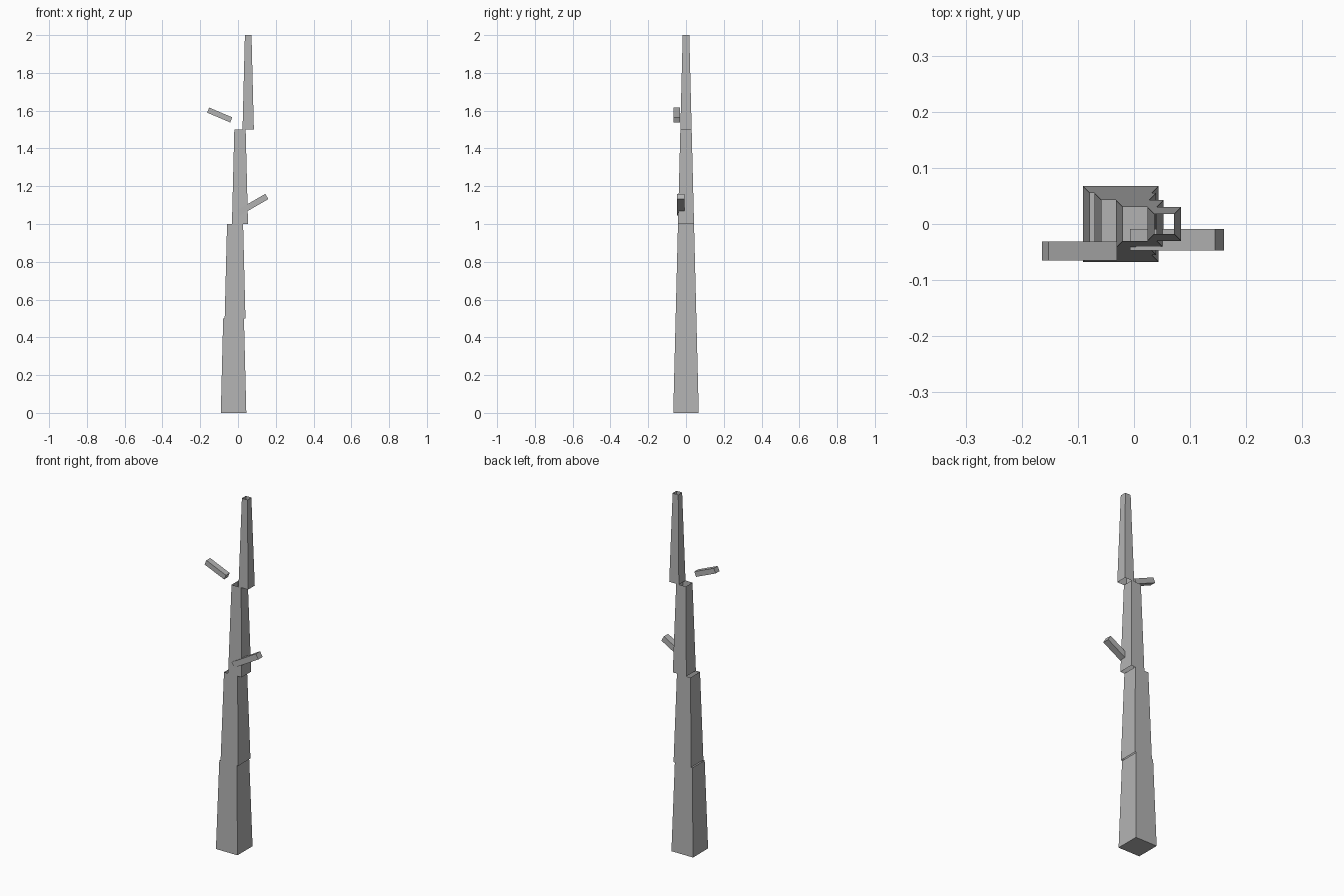
import bpy
import bmesh
import math
from mathutils import Matrix, Vector

cube = bpy.data.objects.get("Cube")
if cube:
    bpy.data.objects.remove(cube, do_unlink=True)

grey = bpy.data.materials.new("plain grey")
grey.use_nodes = True
colour = (0.45, 0.45, 0.45, 1)
grey.diffuse_color = colour
grey.node_tree.nodes["Principled BSDF"].inputs["Base Color"].default_value = colour


def add_object(name, bm):
    mesh = bpy.data.meshes.new(name)
    bm.to_mesh(mesh)
    bm.free()
    mesh.materials.append(grey)
    obj = bpy.data.objects.new(name, mesh)
    bpy.context.collection.objects.link(obj)
    return obj


def ring(bm, x, half, z):
    corners = ((-1, -1), (1, -1), (1, 1), (-1, 1))
    return [bm.verts.new((x + half * a, half * b, z)) for a, b in corners]


def trunk_section(name, x, bottom, top, z, floor):
    """Tapered square sleeve, open at the top."""
    bm = bmesh.new()
    low, high = ring(bm, x, bottom, z), ring(bm, x, top, z + 0.5)
    for i in range(4):
        j = (i + 1) % 4
        bm.faces.new((low[i], low[j], high[j], high[i]))
    if floor:
        bm.faces.new(low[::-1])
    add_object(name, bm)


def branch(name, centre, size, angle):
    """Solid bar tilted in the front plane."""
    bm = bmesh.new()
    bmesh.ops.create_cube(bm, size=1)
    bmesh.ops.scale(bm, vec=Vector(size), verts=bm.verts)
    bm.transform(Matrix.Rotation(math.radians(-angle), 4, "Y"))
    bmesh.ops.translate(bm, vec=Vector(centre), verts=bm.verts)
    add_object(name, bm)


# Trunk: four stacked sleeves, each shifted sideways
names = ("trunk_base", "trunk_lower", "trunk_upper", "trunk_tip")
offsets = (-0.0235, -0.0155, 0.0105, 0.0540)
for i, (name, x) in enumerate(zip(names, offsets)):
    half = 0.0675 - 0.0125 * i
    trunk_section(name, x, half, half - 0.0125, 0.5 * i, i == 0)

# Branches
branch("left_branch", (0.077, -0.028, 1.102), (0.175, 0.038, 0.032), 30)
branch("right_branch", (-0.097, -0.048, 1.577), (0.133, 0.034, 0.029), -23)
